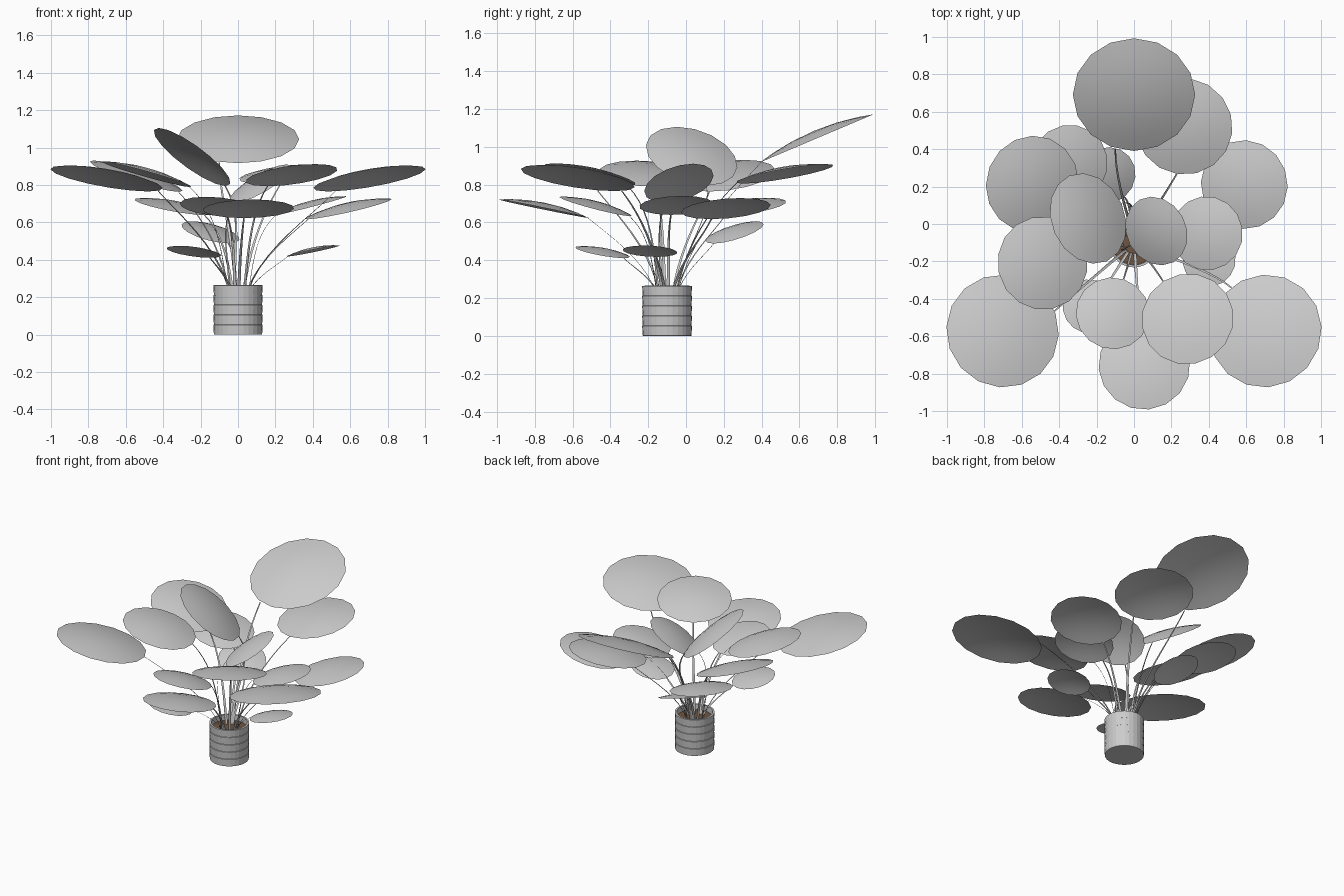
import bpy, bmesh
from math import cos, sin, pi, sqrt
from mathutils import Vector

if "Cube" in bpy.data.objects:
    bpy.data.objects.remove(bpy.data.objects["Cube"])

POT = Vector((0, -0.10, 0))


def make(name, bm, color=None, smooth=False):
    me = bpy.data.meshes.new(name)
    bm.to_mesh(me)
    bm.free()
    for p in me.polygons:
        p.use_smooth = smooth
    ob = bpy.data.objects.new(name, me)
    bpy.context.collection.objects.link(ob)
    if color:
        mat = bpy.data.materials.new(name)
        mat.diffuse_color = color
        mat.use_nodes = True
        mat.node_tree.nodes["Principled BSDF"].inputs["Base Color"].default_value = mat.diffuse_color
        me.materials.append(mat)
    return ob


def bridge(bm, a, b, closed=True):
    n = len(a)
    for i in range(n if closed else n - 1):
        j = (i + 1) % n
        bm.faces.new((a[i], a[j], b[j], b[i]))


def circle(bm, r, z, seg=28):
    return [bm.verts.new(POT + Vector((r * cos(2 * pi * i / seg), r * sin(2 * pi * i / seg), z)))
            for i in range(seg)]


# woven pot: faintly stepped bands, open top with a thin wall
bm = bmesh.new()
profile = [(0.127, 0.0)]
for k in range(5):
    profile += [(0.129, k * 0.053 + 0.001), (0.132, (k + 1) * 0.053 - 0.001)]
profile += [(0.119, 0.265), (0.117, 0.215)]
rings = [circle(bm, r, z) for r, z in profile]
for a, b in zip(rings, rings[1:]):
    bridge(bm, a, b)
bm.faces.new(rings[0][::-1])
make("pot", bm)

# soil disc
bm = bmesh.new()
bm.faces.new(circle(bm, 0.118, 0.225))
make("soil", bm, (0.16, 0.09, 0.05, 1))


def leaf(name, c, r, n, sides=16, dome=0.13):
    """Slightly domed round leaf; returns its rim centre and uphill direction."""
    up = (Vector((0, 0, 1)) - n * n.z).normalized()
    side = n.cross(up)
    bm = bmesh.new()
    base = c - n * dome * r * 0.4
    top = bm.verts.new(base + n * dome * r)
    rings = []
    for f in (0.4, 0.75, 1.0):
        rings.append([bm.verts.new(base + n * dome * r * (1 - f * f)
                                   + (up * cos(2 * pi * i / sides) + side * sin(2 * pi * i / sides)) * r * f)
                      for i in range(sides)])
    for i in range(sides):
        bm.faces.new((top, rings[0][i], rings[0][(i + 1) % sides]))
    for a, b in zip(rings, rings[1:]):
        bridge(bm, b, a)
    bmesh.ops.recalc_face_normals(bm, faces=bm.faces)
    bm.normal_update()
    if sum((f.normal for f in bm.faces), Vector()).dot(n) < 0:
        bmesh.ops.reverse_faces(bm, faces=bm.faces)
    make(name, bm, smooth=True)
    return base, up


def stem(name, tip, up, steps=10):
    """Thin ribbon rising from the soil and bending outward into the leaf."""
    out = Vector((tip.x, tip.y + 0.10, 0))
    d = out.normalized()
    p0 = POT + d * 0.055 + Vector((0, 0, 0.22))
    h = tip.z - p0.z
    p1 = p0 + Vector((0, 0, h * 0.45)) + out * 0.14
    p2 = tip - (up + Vector((0, 0, 0.6))).normalized() * h * 0.35
    w = Vector((-d.y, d.x, 0))
    bm = bmesh.new()
    prev = None
    for k in range(steps + 1):
        t = k / steps
        p = p0 * (1 - t)**3 + p1 * 3 * t * (1 - t)**2 + p2 * 3 * t * t * (1 - t) + tip * t**3
        half = 0.009 - 0.005 * t
        cur = [bm.verts.new(p + w * half), bm.verts.new(p + d * 0.002), bm.verts.new(p - w * half)]
        if prev:
            bridge(bm, prev, cur, closed=False)
        prev = cur
    make(name, bm)


# leaves: centre x, y, z, radius, lean of the face normal in x and y
leaves = [
    (0.00, 0.685, 1.06, 0.327, 0.00, -0.39),
    (0.265, 0.52, 0.87, 0.262, -0.10, -0.17),
    (0.587, 0.21, 0.685, 0.238, -0.22, -0.08),
    (-0.54, 0.212, 0.86, 0.26, 0.30, -0.12),
    (-0.345, 0.32, 0.695, 0.21, 0.18, -0.12),
    (-0.485, -0.208, 0.87, 0.25, 0.27, 0.06),
    (-0.238, 0.033, 0.96, 0.25, 0.57, 0.25),
    (0.115, -0.04, 0.815, 0.190, -0.48, -0.26),
    (0.387, -0.05, 0.70, 0.198, -0.25, -0.04),
    (0.40, -0.19, 0.455, 0.145, -0.20, 0.05),
    (0.285, -0.505, 0.865, 0.248, -0.13, 0.20),
    (0.70, -0.57, 0.85, 0.305, -0.17, 0.15),
    (-0.70, -0.57, 0.85, 0.305, 0.17, 0.15),
    (0.055, -0.75, 0.685, 0.245, -0.02, 0.20),
    (-0.113, -0.475, 0.695, 0.198, 0.08, 0.25),
    (-0.235, -0.44, 0.45, 0.147, 0.13, 0.17),
    (-0.145, 0.255, 0.555, 0.16, 0.24, -0.28),
]
# stems that meet the leaf rim away from its lowest point
attach = {1: (-0.10, 0.40), 2: (0.23, 0.27), 12: (0.52, -0.34), 13: (-0.43, -0.47)}

for i, (x, y, z, r, nx, ny) in enumerate(leaves, 1):
    n = Vector((nx, ny, sqrt(1 - nx * nx - ny * ny)))
    base, up = leaf(f"leaf_{i}", Vector((x, y, z)), r, n)
    tip = base - up * r * 0.98
    if i in attach:
        ax, ay = attach[i]
        tip = Vector((ax, ay, base.z - (nx * (ax - base.x) + ny * (ay - base.y)) / n.z))
    stem(f"stem_{i}", tip, up)
